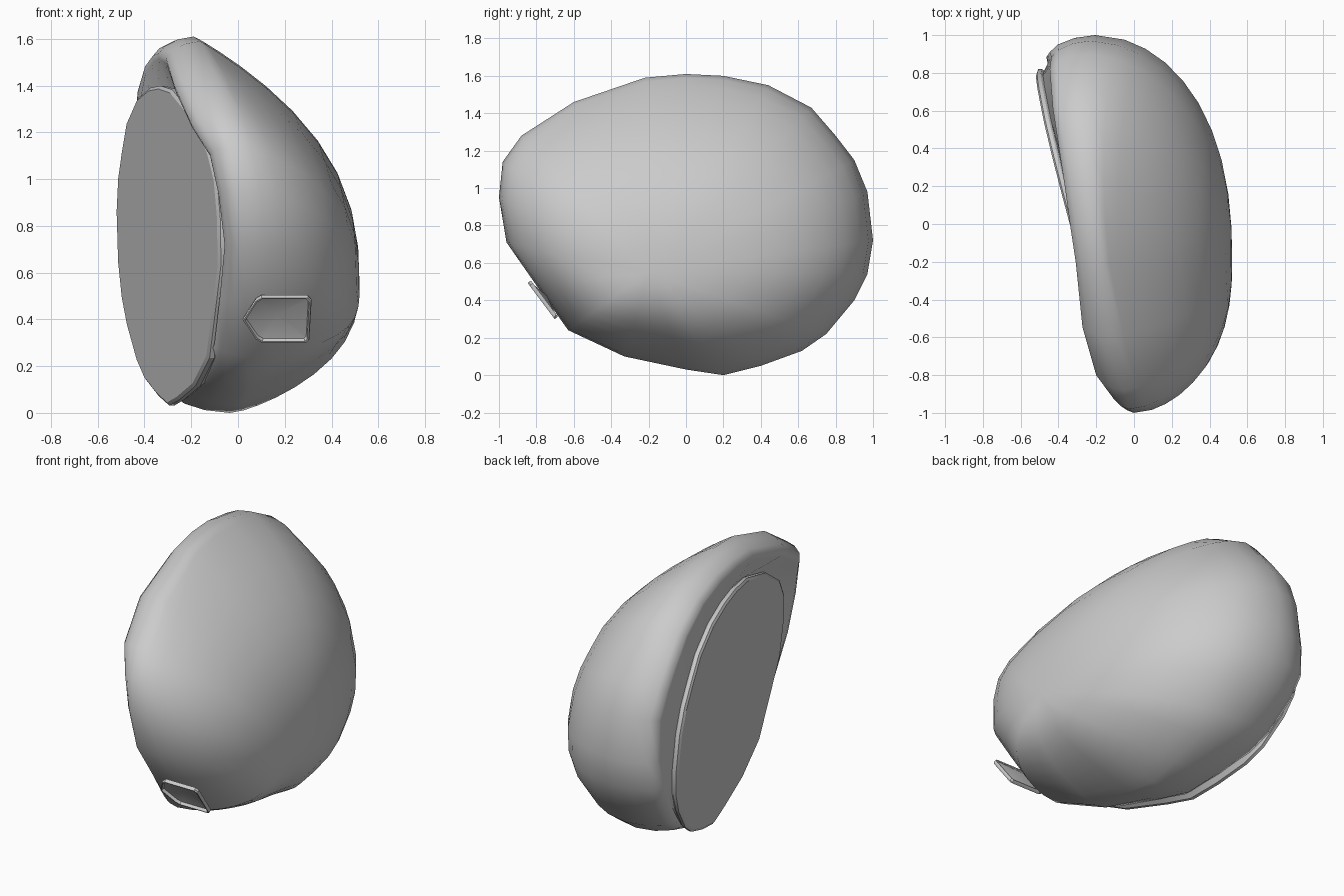
import bpy, bmesh, math
from mathutils import Vector

if "Cube" in bpy.data.objects:
    bpy.data.objects.remove(bpy.data.objects["Cube"])

# Side outline (y, z), clockwise from the top
OUT = [(0, 1.61), (.2, 1.6), (.44, 1.55), (.67, 1.43), (.8, 1.28), (.9, 1.15), (.97, .98), (1, .72),
       (.97, .54), (.9, .4), (.75, .22), (.62, .13), (.4, .05), (.2, 0), (0, .03),
       (-.33, .1), (-.63, .24), (-.8, .48), (-.96, .71), (-1, .95), (-.98, 1.14),
       (-.88, 1.28), (-.6, 1.46), (-.22, 1.59)]
APEX = Vector((.52, -.2, .55))


def loft(name, rings, start=None, end=None, angle=60):
    """Skin a list of equal rings, with optional cap points."""
    bm = bmesh.new()
    vs = [[bm.verts.new(p) for p in r] for r in rings]
    n = len(vs[0])
    for a, b in zip(vs, vs[1:]):
        for i in range(n):
            j = (i + 1) % n
            bm.faces.new((a[i], a[j], b[j], b[i]))
    for ring, cap in ((vs[0], start), (vs[-1], end)):
        if cap is not None:
            c = bm.verts.new(cap)
            for i in range(n):
                bm.faces.new((ring[i], ring[(i + 1) % n], c))
    bmesh.ops.recalc_face_normals(bm, faces=bm.faces)
    me = bpy.data.meshes.new(name)
    bm.to_mesh(me)
    bm.free()
    ob = bpy.data.objects.new(name, me)
    bpy.context.collection.objects.link(ob)
    bpy.context.view_layer.objects.active = ob
    ob.select_set(True)
    bpy.ops.object.shade_smooth_by_angle(angle=math.radians(angle))
    ob.select_set(False)
    return ob


def rim_x(y, z):
    return -.1 - .115 * y - .11 * (z - .8)


def plate_point(y, z, s=1.0, dx=0.0):
    py, pz = y * .82 * s, .715 + (z - .805) * .85 * s
    return Vector((-.3 - .27 * py - .06 * (pz - .715) + dx, py, pz))


def dome_ring(s):
    pts = []
    for y, z in OUT:
        dy, dz = y - APEX.y, z - APEX.z
        w = dz * dz / (dy * dy + dz * dz)
        # fuller on the lower front corner
        e = 5 * w * (1 - w) if dy < 0 and dz < 0 else 0
        f = w * (1 - s ** (2.5 + e)) + (1 - w) * math.sqrt(max(0, 1 - s ** (2.4 + e)))
        rx = rim_x(y, z)
        pts.append((rx + (APEX.x - rx) * f, APEX.y + dy * s, APEX.z + dz * s))
    return pts


def lip_ring(scale, depth):
    pts = []
    for y, z in OUT:
        w = abs(z - .8) / math.hypot(y, z - .8)
        d = .07 + .08 * w + .13 * max(y, 0) ** 2
        if y < -.3 and z > 1.2:
            d += .04
        # the lower half hugs the plate
        hug = min(1, max(0, (.9 - z) / .4))
        d += hug * (max(d, rim_x(y, z) - plate_point(y, z).x - .03) - d)
        pts.append((rim_x(y, z) - depth * d, y * scale, .8 + (z - .8) * scale))
    return pts


# Rounded body: dome, rolled lip, recess behind the plate
rings = [dome_ring(s) for s in (.15, .3, .45, .58, .7, .8, .88, .94, .98, 1)]
rings += [lip_ring(s, d) for s, d in ((.985, .45), (.95, .82), (.91, 1), (.88, .98))]
rings.append([plate_point(y, z, .99, .04) for y, z in OUT])
loft("shell_body", rings, start=APEX, end=plate_point(0, .805, 1, .04), angle=80)

# Flat oval side plate with a small bevelled edge
loft("side_plate", [[plate_point(y, z, s, d) for y, z in OUT]
                    for s, d in ((.97, .06), (1.0, .03), (1.0, .01), (.98, 0))],
     end=plate_point(0, .805), angle=25)

# Pointed shallow frame on the lower front
TAG = [(.02, .395), (.075, .48), (.1, .495), (.3, .495), (.315, .48), (.305, .31), (.295, .3), (.1, .3), (.075, .315)]
NORMAL = Vector((0, -.8, -.6))


def tag_ring(scale, lift):
    pts = []
    for x, z in TAG:
        x, z = .17 + (x - .17) * scale, .4 + (z - .4) * scale
        pts.append(Vector((x, -.85 + (.5 - z) * .75, z)) + NORMAL * lift)
    return pts


loft("front_frame", [tag_ring(.98, -.02), tag_ring(1, -.006), tag_ring(.98, .002),
                     tag_ring(.93, .002), tag_ring(.9, -.015)],
     end=Vector((.17, -.775, .4)) - NORMAL * .04, angle=30)
